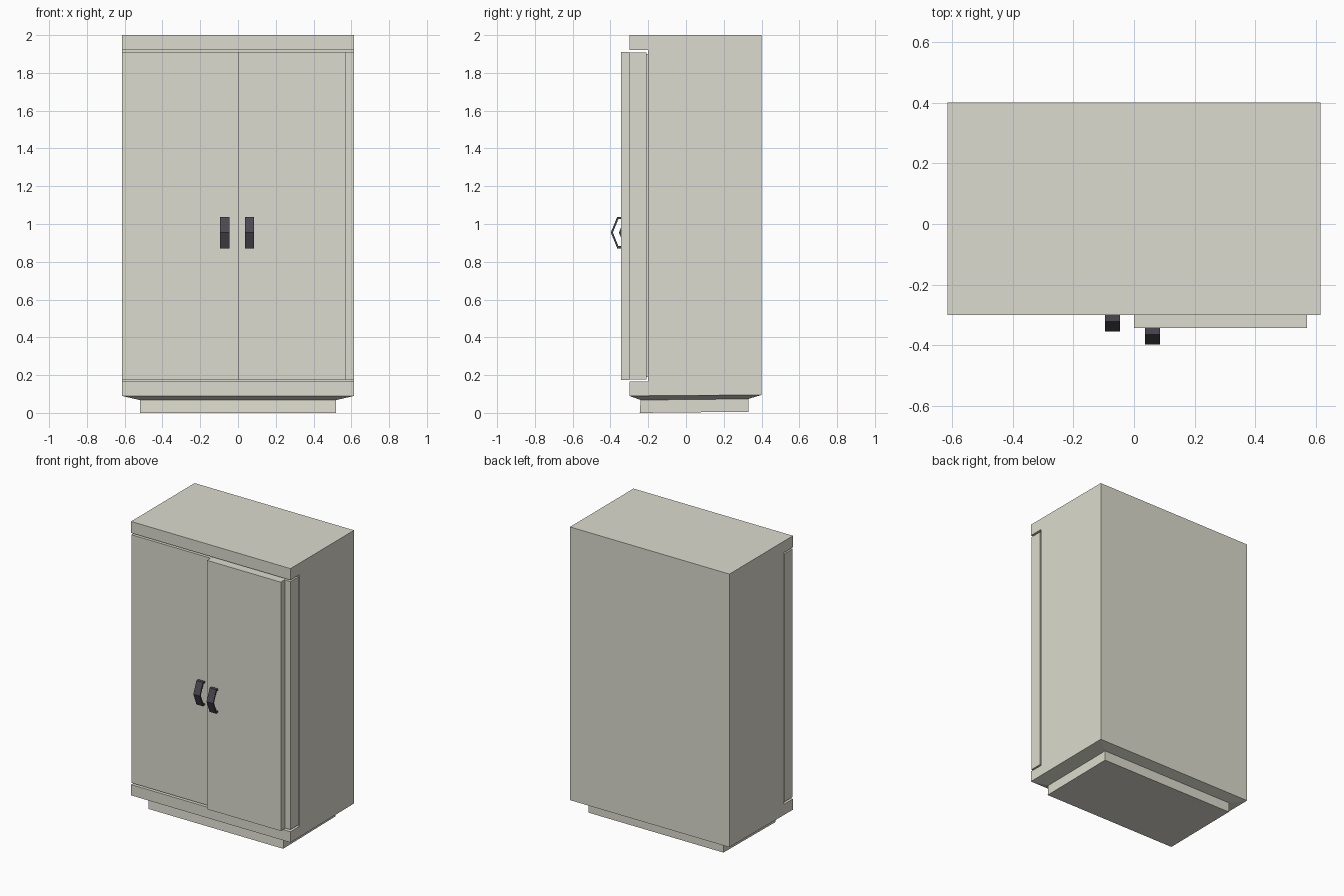
import bpy, bmesh

if "Cube" in bpy.data.objects:
    bpy.data.objects.remove(bpy.data.objects["Cube"])


def material(name, color):
    m = bpy.data.materials.new(name)
    m.diffuse_color = (*color, 1)
    m.use_nodes = True
    m.node_tree.nodes["Principled BSDF"].inputs["Base Color"].default_value = m.diffuse_color
    return m


CREAM = material("cream_paint", (0.72, 0.71, 0.62))
DARK = material("dark_metal", (0.07, 0.065, 0.08))


def add_object(name, bm, mat):
    bmesh.ops.recalc_face_normals(bm, faces=bm.faces)
    me = bpy.data.meshes.new(name)
    bm.to_mesh(me)
    bm.free()
    me.materials.append(mat)
    ob = bpy.data.objects.new(name, me)
    bpy.context.collection.objects.link(ob)
    return ob


def extrude_x(name, profile, x0, x1, mat):
    """Extrude a (y, z) outline along x."""
    bm = bmesh.new()
    face = bm.faces.new([bm.verts.new((x0, y, z)) for y, z in profile])
    out = bmesh.ops.extrude_face_region(bm, geom=[face])
    verts = [g for g in out["geom"] if isinstance(g, bmesh.types.BMVert)]
    bmesh.ops.translate(bm, verts=verts, vec=(x1 - x0, 0, 0))
    return add_object(name, bm, mat)


def box(name, x0, x1, y0, y1, z0, z1):
    return extrude_x(name, [(y0, z0), (y1, z0), (y1, z1), (y0, z1)], x0, x1, CREAM)


def loft_rects(name, rects):
    """Join rectangles (x half width, y0, y1, z front, z back) into a closed solid."""
    bm = bmesh.new()
    rings = [[bm.verts.new(c) for c in ((-x, y0, zf), (x, y0, zf), (x, y1, zb), (-x, y1, zb))]
             for x, y0, y1, zf, zb in rects]
    for a, b in zip(rings, rings[1:]):
        for i in range(4):
            j = (i + 1) % 4
            bm.faces.new((a[i], a[j], b[j], b[i]))
    bm.faces.new(rings[0])
    bm.faces.new(rings[-1])
    return add_object(name, bm, CREAM)


# Carcass with the full-width door recess across the front
extrude_x("cabinet_body", [(-0.30, 0.09), (0.40, 0.095), (0.40, 2.0), (-0.30, 2.0),
                           (-0.30, 1.92), (-0.20, 1.92), (-0.20, 0.165), (-0.30, 0.165)],
          -0.615, 0.615, CREAM)

# Sloped underside and plinth
loft_rects("plinth", [(0.52, -0.245, 0.33, 0.0, 0.006),
                      (0.52, -0.24, 0.33, 0.068, 0.074),
                      (0.615, -0.30, 0.40, 0.09, 0.095)])

# Flush left door, panel behind the right door, and the raised right door
box("left_door", -0.613, -0.001, -0.30, -0.209, 0.178, 1.908)
box("right_inner_panel", 0.001, 0.613, -0.298, -0.209, 0.178, 1.908)
box("right_door", 0.0, 0.57, -0.343, -0.298, 0.175, 1.91)

# Hidden spine joining the doors to the carcass
box("door_backing", -0.60, 0.60, -0.215, -0.195, 0.19, 1.90)

# Bent strap handles
outer = [(0.0, 1.038), (-0.021, 1.038), (-0.055, 0.955), (-0.021, 0.871), (0.0, 0.871)]
inner = [(0.0, 0.883), (-0.015, 0.883), (-0.044, 0.955), (-0.015, 1.026), (0.0, 1.026)]
for name, x, y in (("left_handle", -0.096, -0.30), ("right_handle", 0.036, -0.343)):
    extrude_x(name, [(y + dy, z) for dy, z in outer + inner], x, x + 0.05, DARK)
